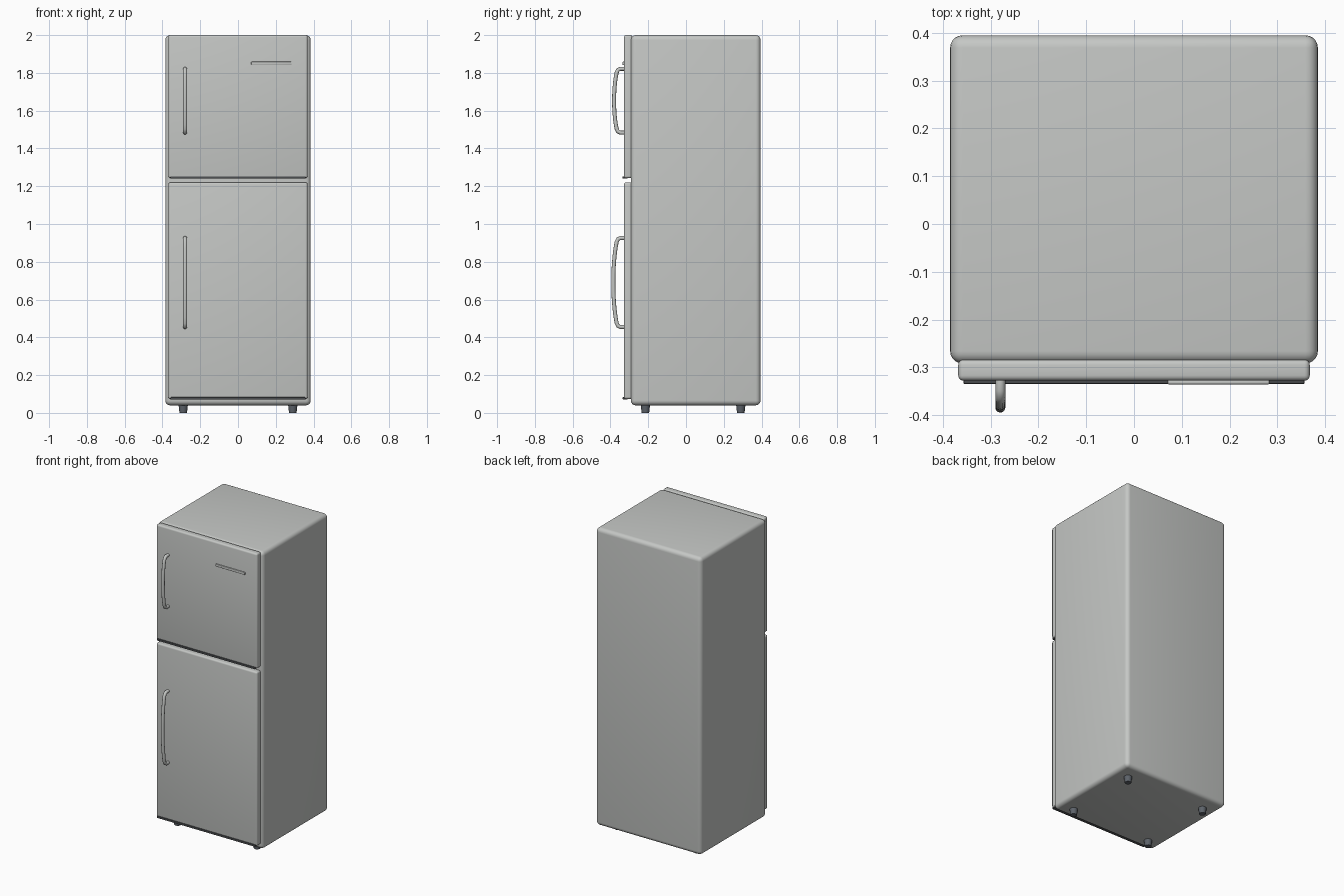
import bpy, bmesh, math
from mathutils import Vector

if "Cube" in bpy.data.objects:
    bpy.data.objects.remove(bpy.data.objects["Cube"])


def material(name, rgb):
    m = bpy.data.materials.new(name)
    m.diffuse_color = (*rgb, 1)
    m.use_nodes = True
    m.node_tree.nodes["Principled BSDF"].inputs["Base Color"].default_value = m.diffuse_color
    return m


enamel = material("light grey enamel", (0.56, 0.575, 0.56))
dark = material("dark grey trim", (0.075, 0.08, 0.085))
rubber = material("blue grey rubber", (0.11, 0.125, 0.145))


def finish(obj, mat, angle=35):
    obj.data.materials.append(mat)
    bpy.ops.object.select_all(action='DESELECT')
    obj.select_set(True)
    bpy.context.view_layer.objects.active = obj
    bpy.ops.object.shade_smooth_by_angle(angle=math.radians(angle))


def box(name, lo, hi, bevel, mat, segments=4):
    """Rounded box between two corners."""
    lo, hi = Vector(lo), Vector(hi)
    bm = bmesh.new()
    bmesh.ops.create_cube(bm, size=1)
    for v in bm.verts:
        v.co = Vector(a * b for a, b in zip(v.co, hi - lo)) + (lo + hi) / 2
    bmesh.ops.bevel(bm, geom=bm.edges[:], offset=bevel, segments=segments,
                    profile=0.5, affect='EDGES')
    mesh = bpy.data.meshes.new(name)
    bm.to_mesh(mesh)
    bm.free()
    obj = bpy.data.objects.new(name, mesh)
    bpy.context.collection.objects.link(obj)
    finish(obj, mat)
    return obj


def handle(name, z0, z1, reach):
    """Bowed round bar standing off the door."""
    r, x, door = 0.0105, -0.28, -0.325
    z0, z1 = z0 + r, z1 - r
    mid, half = (z0 + z1) / 2, (z1 - z0) / 2
    out = reach + r
    side = [(door, half), (-0.348, half), (-0.36, half - 0.006),
            (-0.367, half - 0.02)]
    # gentle bow between the two end bends
    bow = [(out + (-0.367 - out) * abs(t) ** 2.4, (half - 0.02) * t)
           for t in (0.85, 0.65, 0.4, 0.2, 0, -0.2, -0.4, -0.65, -0.85)]
    path = side + bow + [(y, -z) for y, z in reversed(side)]
    bm = bmesh.new()
    rings, n = [], 12
    for i, (y, z) in enumerate(path):
        a, b = path[max(i - 1, 0)], path[min(i + 1, len(path) - 1)]
        ty, tz = Vector((b[0] - a[0], b[1] - a[1])).normalized()
        rings.append([bm.verts.new((x + r * math.cos(k * math.tau / n),
                                    y - tz * r * math.sin(k * math.tau / n),
                                    mid + z + ty * r * math.sin(k * math.tau / n)))
                      for k in range(n)])
    for p, q in zip(rings, rings[1:]):
        for k in range(n):
            bm.faces.new((p[k], p[(k + 1) % n], q[(k + 1) % n], q[k]))
    bm.faces.new(rings[0])
    bm.faces.new(rings[-1])
    bmesh.ops.recalc_face_normals(bm, faces=bm.faces[:])
    mesh = bpy.data.meshes.new(name)
    bm.to_mesh(mesh)
    bm.free()
    obj = bpy.data.objects.new(name, mesh)
    bpy.context.collection.objects.link(obj)
    finish(obj, enamel, 50)


# Cabinet
box("cabinet", (-0.385, -0.292, 0.04), (0.385, 0.395, 2.0), 0.026, enamel, 5)

# Doors, each with a dark strip along the bottom and a bowed handle
for label, z0, z1, h0, h1, reach in (
        ("freezer", 1.243, 2.0, 1.473, 1.832, -0.391),
        ("fridge", 0.074, 1.22, 0.444, 0.936, -0.395)):
    box(label + "_door", (-0.368, -0.328, z0), (0.368, -0.284, z1), 0.011, enamel)
    box(label + "_door_trim", (-0.357, -0.335, z0 - 0.003), (0.357, -0.31, z0 + 0.009),
        0.002, dark, 2)
    handle(label + "_handle", h0, h1, reach)

# Plain nameplate bar
box("nameplate", (0.07, -0.336, 1.842), (0.284, -0.326, 1.859), 0.003, enamel, 2)

# Tapered feet
for x in (-0.29, 0.29):
    for y in (-0.215, 0.29):
        bpy.ops.mesh.primitive_cone_add(vertices=20, radius1=0.02, radius2=0.025,
                                        depth=0.045, location=(x, y, 0.0225))
        foot = bpy.context.object
        foot.name = "foot"
        finish(foot, rubber)
